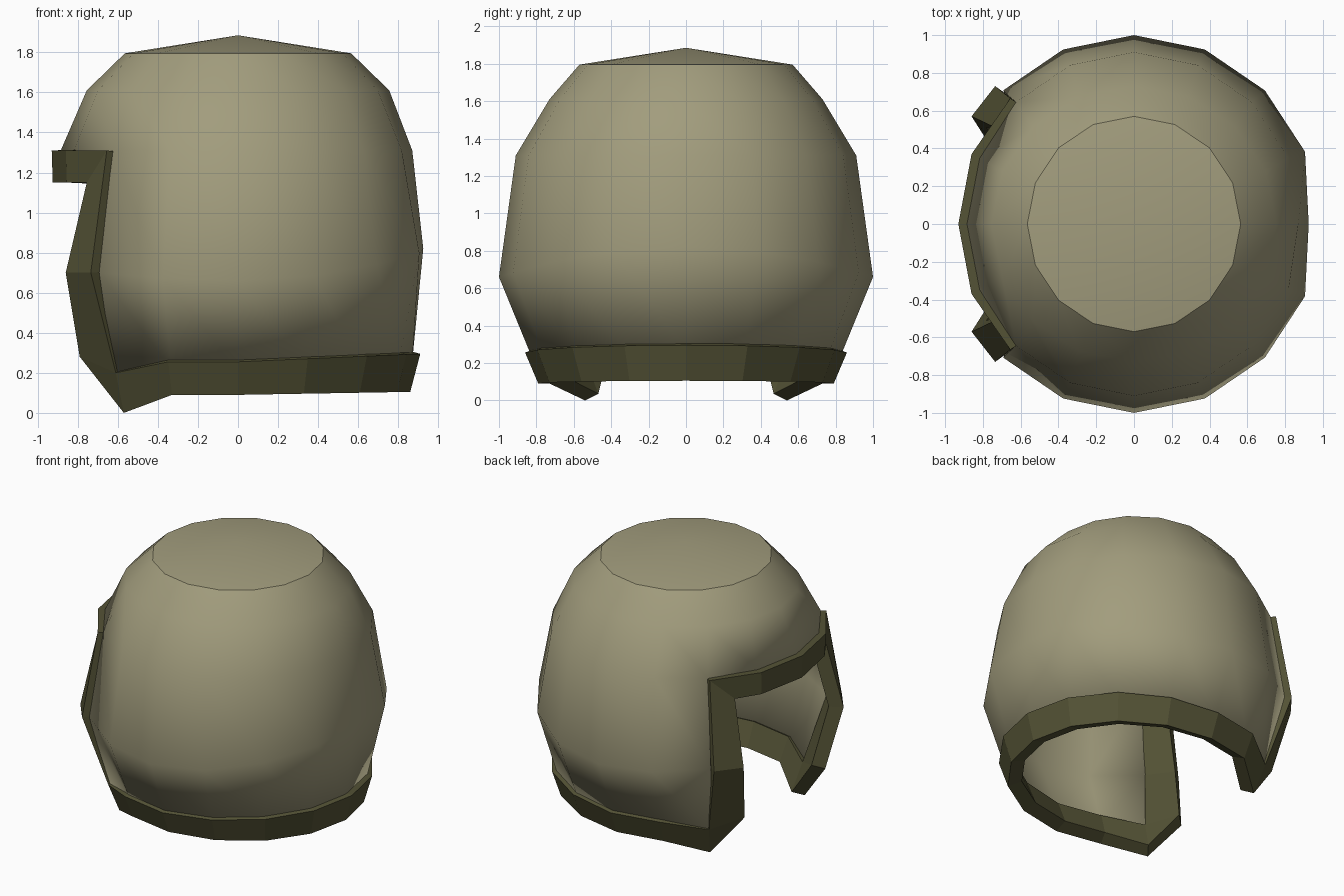
import bpy, bmesh, math
from mathutils import Vector

if "Cube" in bpy.data.objects:
    bpy.data.objects.remove(bpy.data.objects["Cube"])

N = 16


def material(name, rgb):
    m = bpy.data.materials.new(name)
    m.diffuse_color = (*rgb, 1)
    m.use_nodes = True
    m.node_tree.nodes["Principled BSDF"].inputs["Base Color"].default_value = m.diffuse_color
    return m


SHELL = material("khaki", (0.36, 0.335, 0.205))
TRIM = material("dark olive", (0.088, 0.085, 0.036))


def ang(k):
    return 2 * math.pi * k / N


def oval(k, rx, ry, z, cap=9):
    a = ang(k)
    return Vector((min(rx * math.cos(a), cap), ry * math.sin(a), z))


def rim_z(k, back, side, front):
    """Height along the rim: back to side, dropping at the cheeks (k = 6)."""
    j = min(k, N - k)
    if j >= 6:
        return front
    return side + (back - side) * max(math.cos(ang(j)), 0)


def belt_z(k):
    c = math.cos(ang(k))
    return 0.66 + (0.16 if c > 0 else 0.08) * c * c


def finish(bm, name, mat, thickness):
    bmesh.ops.remove_doubles(bm, verts=bm.verts, dist=0.0005)
    # open sheets: point every face away from the middle
    for f in bm.faces:
        f.normal_update()
        if f.normal.dot(f.calc_center_median() - Vector((0, 0, 0.7))) < 0:
            f.normal_flip()
    me = bpy.data.meshes.new(name)
    bm.to_mesh(me)
    bm.free()
    me.materials.append(mat)
    ob = bpy.data.objects.new(name, me)
    bpy.context.collection.objects.link(ob)
    s = ob.modifiers.new("thickness", "SOLIDIFY")
    s.thickness = thickness
    s.offset = -1
    s.use_even_offset = True
    return ob


# Helmet shell: stacked 16-sided rings, front window left open
rings = [
    [oval(k, 0.565, 0.57, 1.795) for k in range(N)],
    [oval(k, 0.755, 0.73, 1.61) for k in range(N)],
    [oval(k, 0.885, 0.91, 1.31, 0.87) for k in range(N)],
    [oval(k, 0.98, 1.0, belt_z(k), 0.925) for k in range(N)],
    [oval(k, 0.87, 0.82, rim_z(k, 0.26, 0.22, 0.16)) for k in range(N)],
]
bm = bmesh.new()
vs = [[bm.verts.new(p) for p in r] for r in rings]
apex = bm.verts.new((0, 0, 1.885))
for k in range(N):
    n = (k + 1) % N
    bm.faces.new((apex, vs[0][k], vs[0][n]))
    for i in range(4):
        if i >= 2 and 6 <= k < 10:
            continue
        bm.faces.new((vs[i][k], vs[i + 1][k], vs[i + 1][n], vs[i][n]))
loose = [v for v in bm.verts if not v.link_faces]
bmesh.ops.delete(bm, geom=loose, context="VERTS")
shell = finish(bm, "helmet_shell", SHELL, 0.05)
bpy.context.view_layer.objects.active = shell
shell.select_set(True)
bpy.ops.object.shade_smooth_by_angle(angle=math.radians(32))

# Edge trim: one half as strips, mirrored across y
A1, A2, A3 = (-0.655, 0.665, 1.31), (-0.735, 0.73, 0.70), (-0.61, 0.61, 0.20)
B1, B2 = (-0.755, 0.52, 1.15), (-0.86, 0.57, 0.70)
B3, B4 = (-0.79, 0.46, 0.28), (-0.57, 0.54, 0.0)
quads = [(A1, A2, B2, B1), (A2, A3, B3, B2), (A3, B4, B3)]
# brow band
top = [A1, (-0.86, 0.37, 1.31), (-0.93, 0, 1.31)]
low = [B1, (-0.855, 0.36, 1.15), (-0.925, 0, 1.15)]
quads += [(top[i], top[i + 1], low[i + 1], low[i]) for i in range(2)]
# neck band
hi = [oval(k, 0.91, 0.86, rim_z(k, 0.295, 0.255, 0.2)) for k in range(6)] + [A3]
lo = [oval(k, 0.86, 0.79, rim_z(k, 0.105, 0.09, 0)) for k in range(6)] + [B4]
quads += [(hi[i], lo[i], lo[i + 1], hi[i + 1]) for i in range(6)]

bm = bmesh.new()
for q in quads:
    for s in (1, -1):
        bm.faces.new([bm.verts.new((p[0], p[1] * s, p[2])) for p in q])
finish(bm, "edge_trim", TRIM, 0.095)
